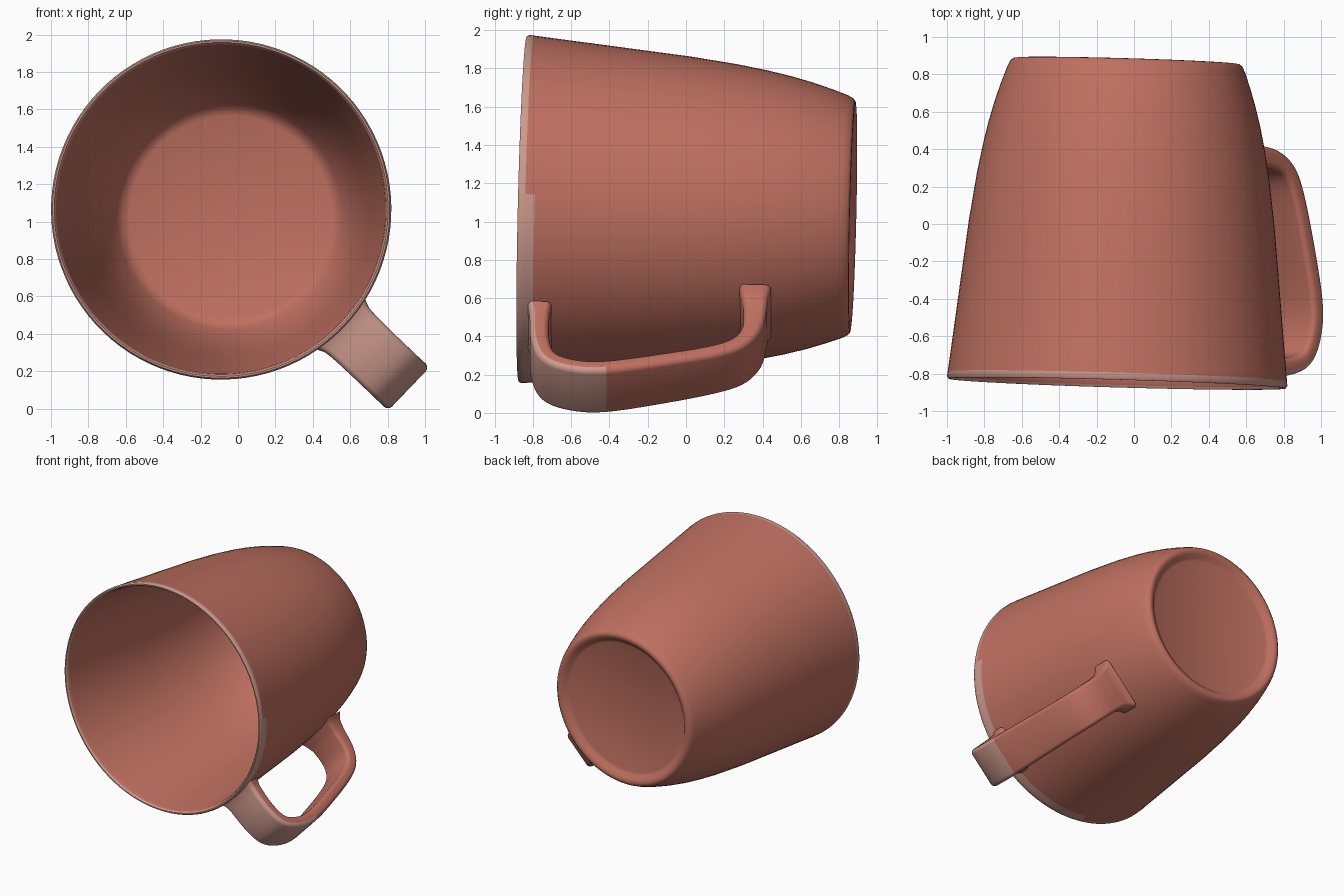
import bpy, bmesh, math
from mathutils import Vector

if "Cube" in bpy.data.objects:
    bpy.data.objects.remove(bpy.data.objects["Cube"])


def material(name, col):
    m = bpy.data.materials.new(name)
    m.diffuse_color = (*col, 1)
    m.use_nodes = True
    m.node_tree.nodes["Principled BSDF"].inputs["Base Color"].default_value = m.diffuse_color
    return m


clay = material("terracotta", (0.52, 0.162, 0.118))
pink = material("pale pink", (0.60, 0.32, 0.265))

# Mug frame: origin at the rim centre, axis towards the base, e1 towards the handle
ORIGIN = Vector((-0.09, -0.85, 1.065))
AXIS = Vector((0.05, 1.72, -0.04)).normalized()
e1 = Vector((0.722, 0, -0.692))
e1 = (e1 - AXIS * e1.dot(AXIS)).normalized()
e2 = AXIS.cross(e1)


def place(t, a, b):
    return ORIGIN + AXIS * t + e1 * a + e2 * b


def finish(name, bm, angle):
    bmesh.ops.recalc_face_normals(bm, faces=bm.faces[:])
    me = bpy.data.meshes.new(name)
    bm.to_mesh(me)
    bm.free()
    ob = bpy.data.objects.new(name, me)
    bpy.context.collection.objects.link(ob)
    me.materials.append(clay)
    me.materials.append(pink)
    bpy.ops.object.select_all(action='DESELECT')
    ob.select_set(True)
    bpy.context.view_layer.objects.active = ob
    bpy.ops.object.shade_smooth_by_angle(angle=math.radians(angle))
    return ob


def spline(pts, steps):
    # Catmull-Rom through points of any dimension
    p = [Vector(q) for q in pts]
    p = [2 * p[0] - p[1]] + p + [2 * p[-1] - p[-2]]
    out = []
    for i in range(1, len(p) - 2):
        for s in range(steps):
            u = s / steps
            a, b, c, d = p[i - 1:i + 3]
            out.append(0.5 * (2 * b + (c - a) * u + (2 * a - 5 * b + 4 * c - d) * u * u
                              + (3 * b - a - 3 * c + d) * u ** 3))
    return out + [p[-2]]


# Cup: closed revolve, inner floor -> inner wall -> rim -> outer wall -> foot -> recessed base
inner = [(1.635, 0.54), (1.62, 0.575), (1.58, 0.605), (1.40, 0.675), (1.2, 0.725),
         (0.8, 0.788), (0.04, 0.878)]
rim = [(0.01, 0.884), (-0.003, 0.893), (-0.003, 0.902), (0.01, 0.91), (0.035, 0.908)]
outer = [(0.085, 0.902), (0.45, 0.862), (0.85, 0.818), (1.1, 0.783), (1.26, 0.754), (1.38, 0.728),
         (1.5, 0.696), (1.6, 0.664), (1.68, 0.635), (1.71, 0.62), (1.722, 0.605),
         (1.724, 0.588), (1.715, 0.565), (1.69, 0.54), (1.682, 0.52)]
profile = inner + rim + outer
SEG = 96
bm = bmesh.new()
rings = [[bm.verts.new(place(t, r * math.cos(2 * math.pi * k / SEG), r * math.sin(2 * math.pi * k / SEG)))
          for k in range(SEG)] for t, r in profile]
first, last = len(inner), len(inner) + len(rim) - 1
for i in range(len(rings) - 1):
    for k in range(SEG):
        j = (k + 1) % SEG
        f = bm.faces.new((rings[i][k], rings[i][j], rings[i + 1][j], rings[i + 1][k]))
        near_handle = min(k, SEG - k) < 14
        if first - 1 < i < last or (i == last and near_handle):
            f.material_index = 1
bm.faces.new(rings[0])
bm.faces.new(rings[-1])
finish("cup", bm, 50)

# Handle: rounded strap swept along a loop; points are (y, distance from axis, half width, half thickness)
path = spline([(-0.765, 0.885, 0.185, 0.062), (-0.765, 0.95, 0.165, 0.052), (-0.763, 1.12, 0.16, 0.048),
               (-0.72, 1.255, 0.16, 0.046), (-0.60, 1.318, 0.16, 0.045), (-0.42, 1.325, 0.16, 0.044),
               (-0.1, 1.25, 0.155, 0.044), (0.15, 1.175, 0.15, 0.044), (0.28, 1.105, 0.15, 0.046),
               (0.345, 1.0, 0.15, 0.052), (0.362, 0.87, 0.155, 0.06), (0.36, 0.79, 0.175, 0.07),
               (0.36, 0.742, 0.205, 0.085)], 5)
N = 24
bm = bmesh.new()
loops = []
for i, p in enumerate(path):
    d = path[min(i + 1, len(path) - 1)] - path[max(i - 1, 0)]
    tan = Vector((d[0], d[1])).normalized()
    nt, nd = -tan[1], tan[0]
    t0 = p[0] + 0.85 + 0.037 * p[1]
    loop = []
    for k in range(N):
        # Rounded rectangle: small corner radius added to a core box
        a = 2 * math.pi * (k + 0.5) / N
        c, s = math.cos(a), math.sin(a)
        r = 0.032
        n = math.copysign(p[3] - r, c) + r * c
        w = math.copysign(p[2] - r, s) + r * s
        loop.append(bm.verts.new(place(t0 + nt * n, p[1] + nd * n, w)))
    loops.append(loop)
for i in range(len(loops) - 1):
    for k in range(N):
        j = (k + 1) % N
        f = bm.faces.new((loops[i][k], loops[i][j], loops[i + 1][j], loops[i + 1][k]))
        # Outward side of the front end is pale
        if math.cos(2 * math.pi * (k + 1) / N) > 0.2 and path[i][0] < -0.46:
            f.material_index = 1
bm.faces.new(loops[0])
bm.faces.new(loops[-1])
finish("handle", bm, 50)
